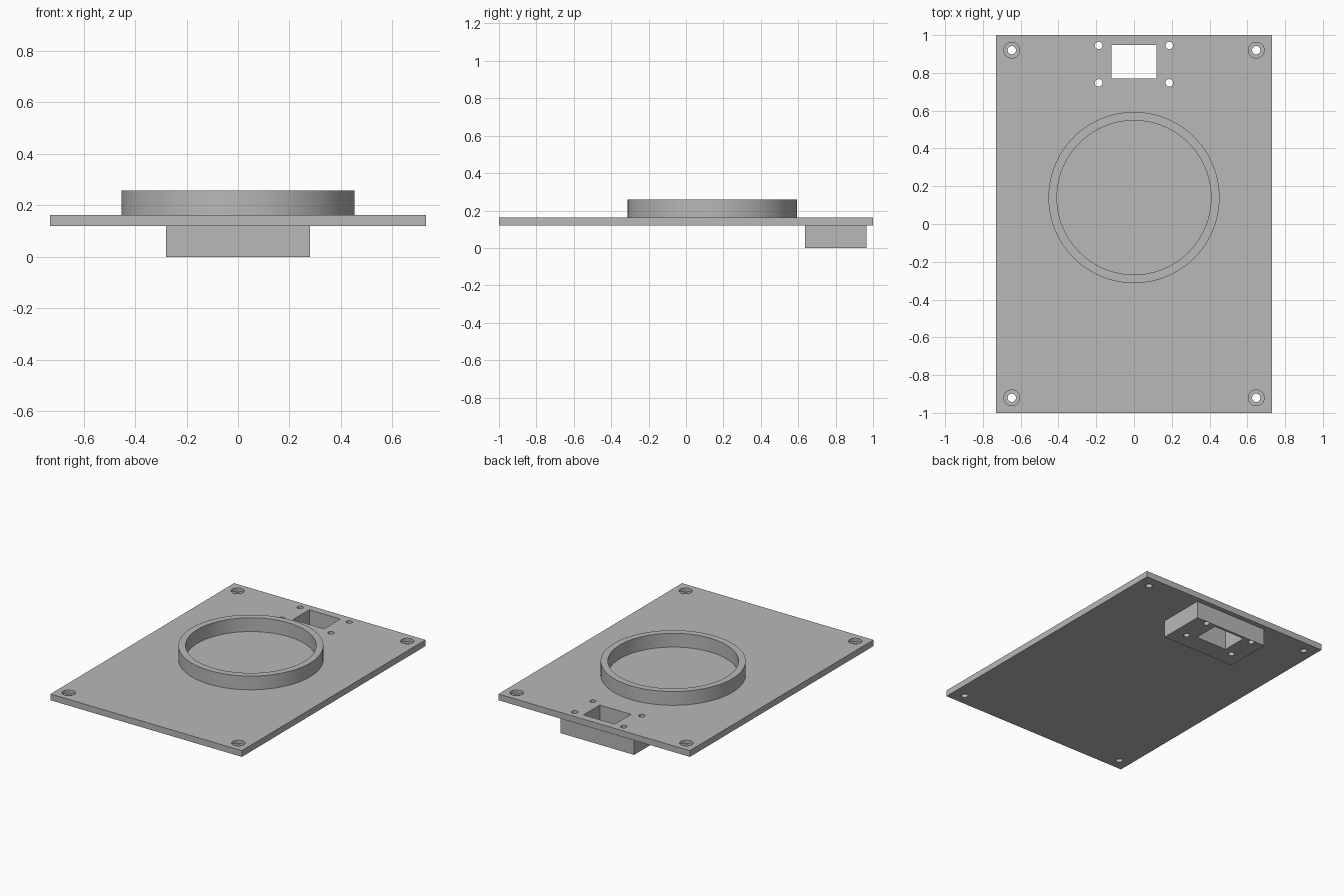
import bpy
import math

if "Cube" in bpy.data.objects:
    bpy.data.objects.remove(bpy.data.objects["Cube"], do_unlink=True)

# Single plain grey
grey = bpy.data.materials.new("plain_grey")
grey.use_nodes = True
grey.diffuse_color = (0.48, 0.48, 0.48, 1)
grey.node_tree.nodes["Principled BSDF"].inputs["Base Color"].default_value = (0.48, 0.48, 0.48, 1)


def box(name, x0, x1, y0, y1, z0, z1):
    bpy.ops.mesh.primitive_cube_add(size=1, location=((x0 + x1) / 2, (y0 + y1) / 2, (z0 + z1) / 2))
    ob = bpy.context.object
    ob.name = name
    ob.scale = (x1 - x0, y1 - y0, z1 - z0)
    bpy.ops.object.transform_apply(location=False, rotation=False, scale=True)
    ob.data.materials.append(grey)
    return ob


def cylinder(name, x, y, r, z0, z1, sides=32):
    bpy.ops.mesh.primitive_cylinder_add(vertices=sides, radius=r, depth=z1 - z0,
                                        location=(x, y, (z0 + z1) / 2))
    ob = bpy.context.object
    ob.name = name
    ob.data.materials.append(grey)
    return ob


def cut(targets, cutter):
    """Subtract the cutter from every target, then discard it."""
    cutter.hide_render = True
    for ob in targets:
        mod = ob.modifiers.new("cut", 'BOOLEAN')
        mod.operation = 'DIFFERENCE'
        mod.solver = 'EXACT'
        mod.object = cutter
        bpy.context.view_layer.objects.active = ob
        bpy.ops.object.modifier_apply(modifier=mod.name)
    bpy.data.objects.remove(cutter, do_unlink=True)


BOTTOM, TOP, RIM = 0.12, 0.163, 0.258

# Main parts
plate = box("base_plate", -0.73, 0.73, -1, 1, BOTTOM, TOP)
block = box("mounting_block", -0.28, 0.28, 0.637, 0.965, 0, BOTTOM)
ring = cylinder("raised_ring", 0, 0.14, 0.453, TOP, RIM, 96)
cut([ring], cylinder("ring_bore", 0, 0.14, 0.408, TOP - 0.1, RIM + 0.1, 96))

# Rectangular window through the plate and block
cut([plate, block], box("window_cutter", -0.12, 0.118, 0.77, 0.948, -0.1, 0.4))

# Four small screw holes around the window
for x in (-0.187, 0.187):
    for y in (0.747, 0.945):
        cut([plate, block], cylinder("screw_cutter", x, y, 0.02, -0.1, 0.4))

# Counterbored holes at the plate corners
for x in (-0.647, 0.647):
    for y in (-0.92, 0.92):
        cut([plate], cylinder("corner_cutter", x, y, 0.022, -0.1, 0.4))
        cut([plate], cylinder("counterbore_cutter", x, y, 0.042, TOP - 0.022, 0.4))

# Smooth round walls, crisp edges
for ob in (plate, block, ring):
    bpy.ops.object.select_all(action='DESELECT')
    ob.select_set(True)
    bpy.context.view_layer.objects.active = ob
    bpy.ops.object.shade_smooth_by_angle(angle=math.radians(30))
